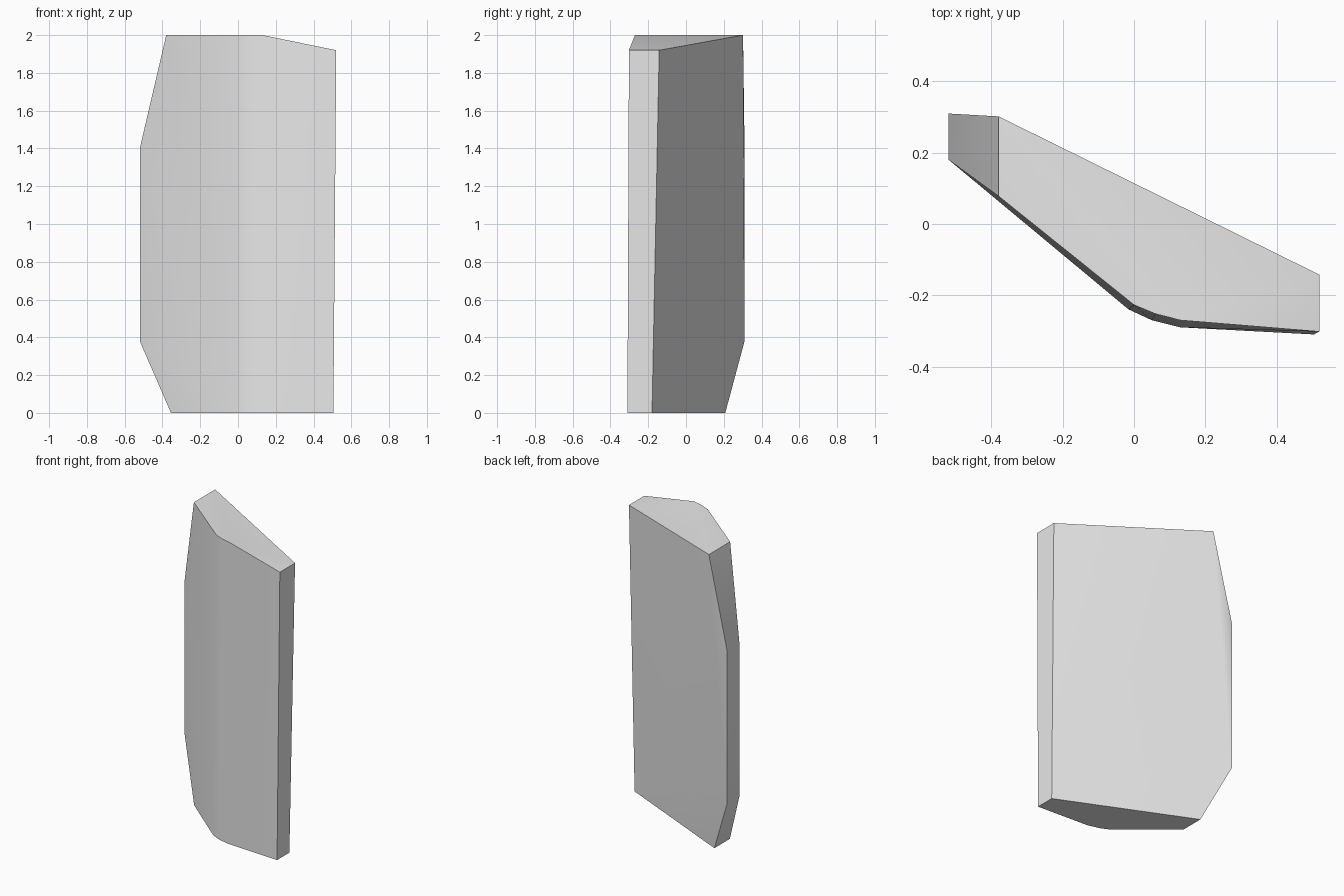
import bpy, bmesh, math

cube = bpy.data.objects.get("Cube")
if cube:
    bpy.data.objects.remove(cube, do_unlink=True)

grey = bpy.data.materials.new("plain_grey")
grey.use_nodes = True
colour = (0.8, 0.8, 0.8, 1)
grey.diffuse_color = colour
grey.node_tree.nodes["Principled BSDF"].inputs["Base Color"].default_value = colour

# Corners of the bevelled slab: bent front, straight back, chamfered right end
top = [(-0.38, 0.302, 2), (-0.38, 0.078, 2), (0, -0.227, 2), (0.06, -0.252, 2),
       (0.13, -0.27, 2), (0.52, -0.302, 1.92), (0.52, -0.142, 1.92)]
bottom = [(-0.355, 0.208), (-0.355, 0.045), (-0.015, -0.24), (0.05, -0.27),
          (0.13, -0.29), (0.505, -0.31), (0.505, -0.18)]
narrow_end = [(-0.52, y, z) for z in (0.38, 1.4) for y in (0.18, 0.31)]

# The slab is convex, so its skin is the hull of its corners
bm = bmesh.new()
for co in top + [(x, y, 0) for x, y in bottom] + narrow_end:
    bm.verts.new(co)
bmesh.ops.convex_hull(bm, input=bm.verts[:])
bmesh.ops.dissolve_limit(bm, angle_limit=math.radians(0.5),
                         verts=bm.verts[:], edges=bm.edges[:])
bmesh.ops.recalc_face_normals(bm, faces=bm.faces[:])
mesh = bpy.data.meshes.new("bent_slab")
bm.to_mesh(mesh)
bm.free()
mesh.materials.append(grey)

slab = bpy.data.objects.new("bent_slab", mesh)
bpy.context.collection.objects.link(slab)
bpy.ops.object.select_all(action="DESELECT")
slab.select_set(True)
bpy.context.view_layer.objects.active = slab
bpy.ops.object.shade_smooth_by_angle(angle=math.radians(30))
